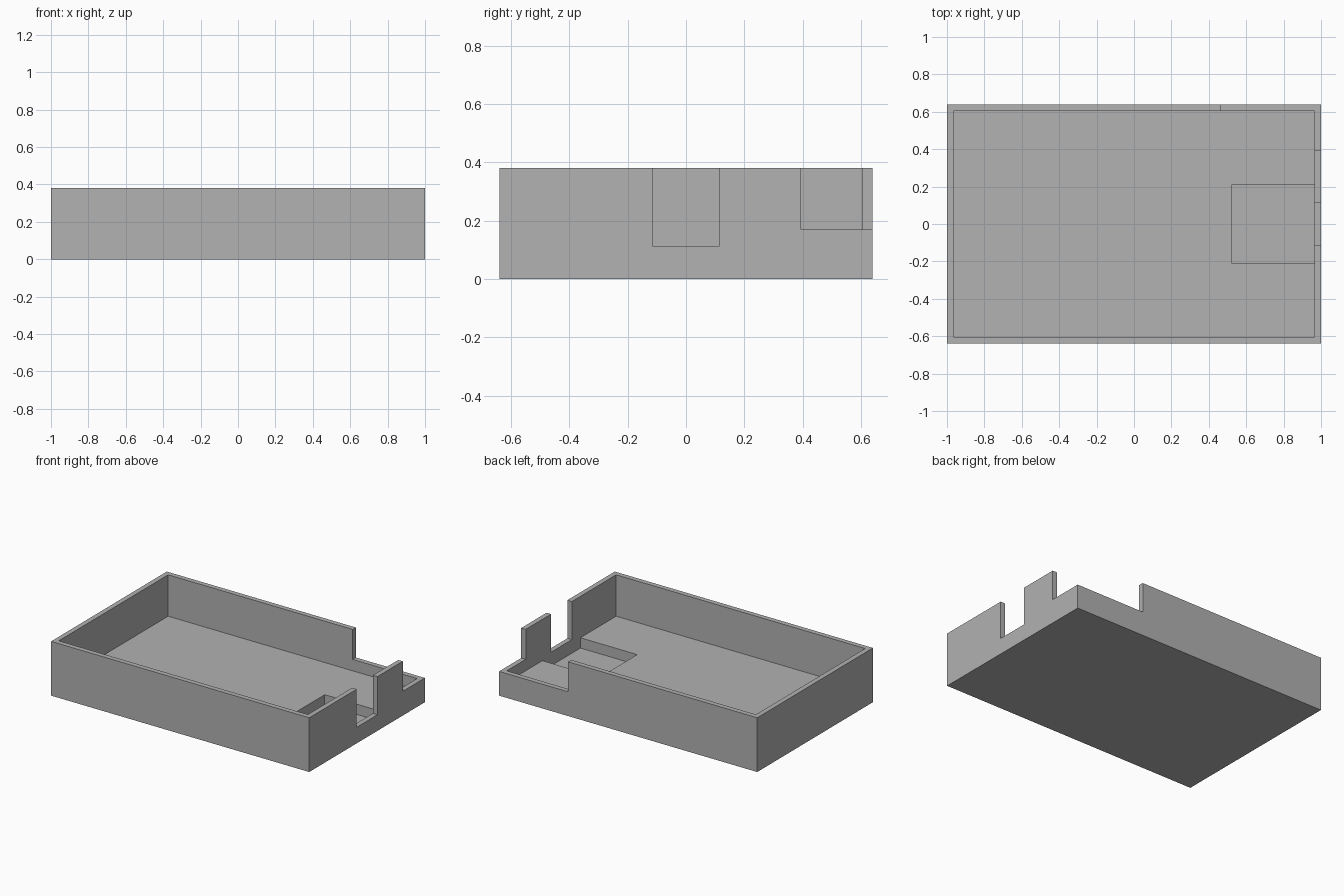
import bpy
from mathutils import Vector

if "Cube" in bpy.data.objects:
    bpy.data.objects.remove(bpy.data.objects["Cube"], do_unlink=True)

# Overall dimensions
HALF_X, HALF_Y, HEIGHT = 1.0, 0.64, 0.38
WALL, FLOOR, POCKET_FLOOR = 0.035, 0.09, 0.018
IN_X, IN_Y = HALF_X - WALL, HALF_Y - WALL
OVER = 0.1  # how far cutters reach past the outside

grey = bpy.data.materials.new("plain grey")
grey.use_nodes = True
colour = (0.445, 0.445, 0.445, 1)
grey.diffuse_color = colour
grey.node_tree.nodes["Principled BSDF"].inputs["Base Color"].default_value = colour


def box(name, low, high):
    """Axis-aligned box between two corners."""
    low, high = Vector(low), Vector(high)
    bpy.ops.mesh.primitive_cube_add(size=1)
    obj = bpy.context.object
    obj.name = name
    for v in obj.data.vertices:
        v.co = (low + high) / 2 + v.co * (high - low)
    obj.data.materials.append(grey)
    return obj


def cut(target, name, low, high):
    """Remove a box from the target and discard the cutter."""
    cutter = box(name, low, high)
    cutter.hide_render = True
    mod = target.modifiers.new(name, "BOOLEAN")
    mod.operation, mod.solver, mod.object = "DIFFERENCE", "EXACT", cutter
    bpy.context.view_layer.objects.active = target
    bpy.ops.object.modifier_apply(modifier=mod.name)
    bpy.data.objects.remove(cutter, do_unlink=True)


# Open tray
tray = box("enclosure_tray", (-HALF_X, -HALF_Y, 0), (HALF_X, HALF_Y, HEIGHT))
top = HEIGHT + OVER
cut(tray, "main_cavity", (-IN_X, -IN_Y, FLOOR), (IN_X, IN_Y, top))

# Sunken rectangular pocket in the floor
cut(tray, "floor_pocket", (0.525, -0.21, POCKET_FLOOR), (IN_X, 0.21, FLOOR + OVER))

# Slot in the left end wall
cut(tray, "end_slot", (IN_X - 0.02, -0.115, 0.113), (HALF_X + OVER, 0.115, top))

# Lowered corner: long run on the back wall, short run on the end wall
cut(tray, "back_wall_cutout", (0.465, IN_Y - 0.02, 0.17), (HALF_X + OVER, HALF_Y + OVER, top))
cut(tray, "end_wall_cutout", (IN_X - 0.02, 0.395, 0.17), (HALF_X + OVER, HALF_Y + OVER, top))
